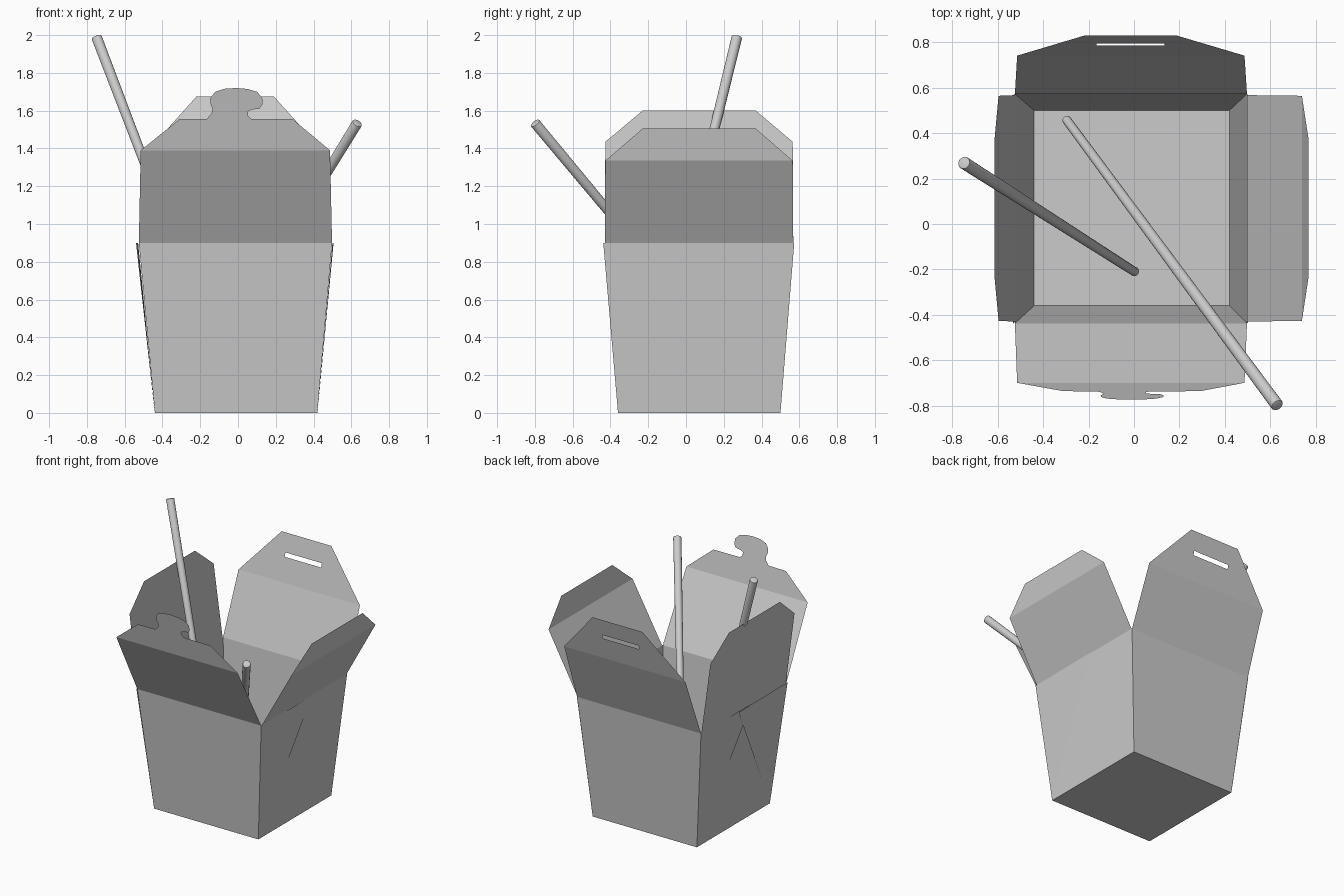
import bpy, bmesh
from mathutils import Vector

if "Cube" in bpy.data.objects:
    bpy.data.objects.remove(bpy.data.objects["Cube"])


def finish(name, bm):
    mesh = bpy.data.meshes.new(name)
    bm.to_mesh(mesh)
    bm.free()
    obj = bpy.data.objects.new(name, mesh)
    bpy.context.collection.objects.link(obj)
    return obj


def loop_edges(bm, pts):
    vs = [bm.verts.new(p) for p in pts]
    return [bm.edges.new((vs[i], vs[(i + 1) % len(vs)])) for i in range(len(vs))]


def flap(name, axis, folds, widths, slot=None, tab=None):
    """Creased card flap: folds = (depth, z), widths = (low, high) per fold line."""
    out = 1 if folds[0][0] > 0 else -1
    direction = Vector((out, 0, 0)) if axis == 'x' else Vector((0, out, 0))
    (d1, z1), (d2, z2) = folds[1:]

    def at(u, d, z):
        return (d, u, z) if axis == 'x' else (u, d, z)

    def tip(u, z):
        return at(u, d1 + (d2 - d1) * (z - z1) / (z2 - z1), z)

    rows = [(at(lo, d, z), at(hi, d, z)) for (d, z), (lo, hi) in zip(folds, widths)]
    bm = bmesh.new()
    bm.faces.new([bm.verts.new(p) for p in (*rows[0], *rows[1][::-1])])
    outline = [*rows[1], rows[2][1]]
    if tab:
        outline += [tip(u, z) for u, z in reversed(tab)]
    outline.append(rows[2][0])
    edges = loop_edges(bm, outline)
    if slot:
        edges += loop_edges(bm, [tip(u, z) for u, z in slot])
    bmesh.ops.triangle_fill(bm, use_beauty=True, use_dissolve=False, edges=edges)
    bmesh.ops.remove_doubles(bm, verts=bm.verts, dist=0.0005)
    bm.normal_update()
    for f in bm.faces:
        if f.normal.dot(direction) < 0:
            f.normal_flip()
    return finish(name, bm)


def chopstick(name, tip, end, r_tip, r_end):
    a, b = Vector(tip), Vector(end)
    bm = bmesh.new()
    bmesh.ops.create_cone(bm, cap_ends=True, segments=20, radius1=r_tip,
                          radius2=r_end, depth=(b - a).length)
    rims = [e for e in bm.edges if abs(e.verts[0].co.z - e.verts[1].co.z) < 1e-4]
    bmesh.ops.bevel(bm, geom=rims, offset=0.006, segments=2, profile=0.5, affect='EDGES')
    obj = finish(name, bm)
    obj.rotation_euler = (b - a).to_track_quat('Z', 'Y').to_euler()
    obj.location = (a + b) / 2
    bpy.ops.object.select_all(action='DESELECT')
    obj.select_set(True)
    bpy.context.view_layer.objects.active = obj
    bpy.ops.object.shade_smooth_by_angle()


# open tapered carton
X0, X1, Y0, Y1 = -0.44, 0.42, -0.36, 0.50
U0, U1, V0, V1 = -0.525, 0.498, -0.438, 0.573
RIM = 0.9
bm = bmesh.new()
low = [bm.verts.new(p) for p in ((X0, Y0, 0), (X1, Y0, 0), (X1, Y1, 0), (X0, Y1, 0))]
top = [bm.verts.new(p) for p in ((U0, V0, RIM), (U1, V0, RIM), (U1, V1, RIM), (U0, V1, RIM))]
bm.faces.new(low[::-1])
for i in range(4):
    j = (i + 1) % 4
    bm.faces.new((low[i], low[j], top[j], top[i]))
finish("carton_box", bm)

# overlapping folded corner gussets on both sides
for side, s, xb, xt, bulge in (("right", 1, X1, U1, 0.008), ("left", -1, X0, U0, 0.015)):
    for end, yb, yt, ytip, k in (("front", Y0, V0, 0.15, 1.0), ("back", Y1, V1, -0.01, 0.5)):
        bm = bmesh.new()
        off = s * bulge * k
        tri = [(xb + s * 0.001, yb, 0.003), (xt + off * 0.5, yt, RIM), (xt + off, ytip, RIM)]
        f = bm.faces.new([bm.verts.new(p) for p in tri])
        bm.normal_update()
        if f.normal.x * s < 0:
            f.normal_flip()
        finish(f"{side}_{end}_gusset", bm)

# lid flaps: locking tab in front, slot at the back
tab = [(-0.165, 1.557), (-0.14, 1.585), (-0.135, 1.61), (-0.147, 1.64), (-0.145, 1.67),
       (-0.12, 1.70), (-0.07, 1.716), (-0.01, 1.72), (0.05, 1.715), (0.10, 1.70),
       (0.128, 1.67), (0.13, 1.635), (0.115, 1.612), (0.07, 1.605), (0.052, 1.595),
       (0.052, 1.575), (0.07, 1.557)]
flap("front_flap", 'y', [(V0, RIM), (-0.70, 1.39), (-0.737, 1.555)],
     [(U0, U1), (-0.515, 0.487), (-0.31, 0.29)], tab=tab)
slot = [(-0.165, 1.515), (0.135, 1.515), (0.135, 1.545), (-0.165, 1.545)]
flap("back_flap", 'y', [(V1, RIM), (0.742, 1.345), (0.83, 1.675)],
     [(U0, U1), (-0.515, 0.487), (-0.22, 0.19)], slot=slot)
flap("right_flap", 'x', [(U1, RIM), (0.74, 1.335), (0.77, 1.505)],
     [(V0 + 0.008, V1 - 0.005), (-0.427, 0.565), (-0.23, 0.37)])
flap("left_flap", 'x', [(U0, RIM), (-0.597, 1.435), (-0.615, 1.60)],
     [(V0 + 0.008, V1 - 0.005), (-0.427, 0.565), (-0.23, 0.37)])

# chopsticks
chopstick("tall_chopstick", (0.005, -0.212, 0.015), (-0.75, 0.27, 1.992), 0.02, 0.028)
chopstick("leaning_chopstick", (-0.30, 0.463, 0.02), (0.632, -0.80, 1.535), 0.02, 0.028)
